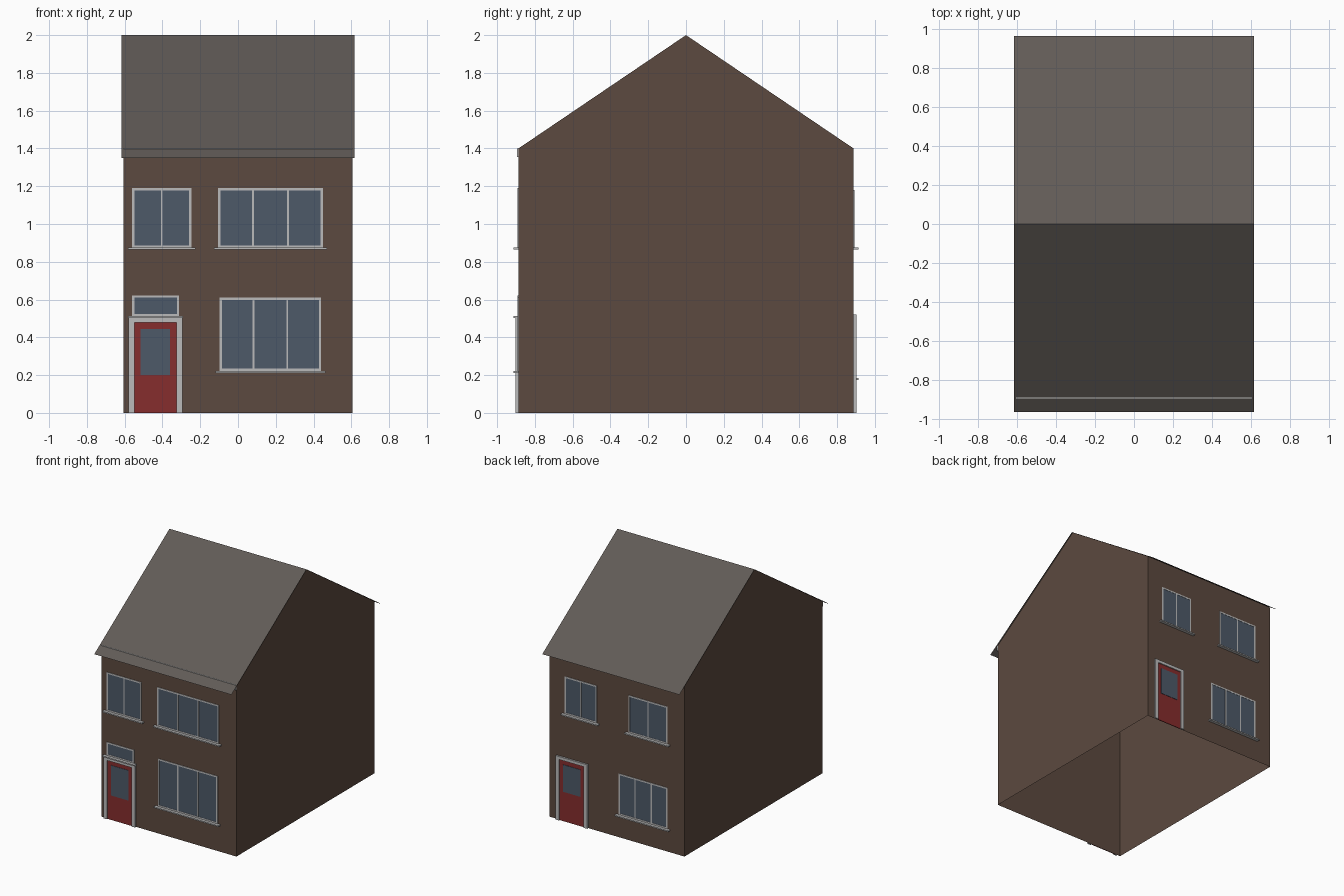
import bpy
import bmesh

if "Cube" in bpy.data.objects:
    bpy.data.objects.remove(bpy.data.objects["Cube"])

HW, HD = 0.607, 0.887      # half width and half depth of the walls
EAVE, RIDGE = 1.4, 2.0


def material(name, r, g, b):
    m = bpy.data.materials.new(name)
    m.diffuse_color = (r, g, b, 1)
    m.use_nodes = True
    m.node_tree.nodes["Principled BSDF"].inputs["Base Color"].default_value = m.diffuse_color
    return m


BRICK = material("brick", 0.107, 0.067, 0.05)
SLATE = material("slate", 0.12, 0.105, 0.095)
TRIM = material("pale_trim", 0.5, 0.5, 0.5)
GLASS = material("glass", 0.075, 0.1, 0.14)
RED = material("red_paint", 0.24, 0.026, 0.026)


def finish(name, bm, mat):
    me = bpy.data.meshes.new(name)
    bm.to_mesh(me)
    bm.free()
    ob = bpy.data.objects.new(name, me)
    bpy.context.collection.objects.link(ob)
    me.materials.append(mat)
    return ob


def sheet(name, polys, mat):
    """Zero-thickness faces."""
    bm = bmesh.new()
    for poly in polys:
        bm.faces.new([bm.verts.new(p) for p in poly])
    bmesh.ops.remove_doubles(bm, verts=bm.verts, dist=1e-5)
    return finish(name, bm, mat)


def wall_boxes(name, side, rects, out, mat):
    """Boxes (x0, x1, z0, z1) standing proud of the front (-1) or back (1) wall."""
    bm = bmesh.new()
    near, far = HD + 0.0005, HD + out
    for x0, x1, z0, z1 in rects:
        vs = bmesh.ops.create_cube(bm, size=1)["verts"]
        bmesh.ops.scale(bm, vec=(x1 - x0, far - near, z1 - z0), verts=vs)
        bmesh.ops.translate(bm, verts=vs, vec=(
            (x0 + x1) / 2, side * (near + far) / 2, (z0 + z1) / 2))
    return finish(name, bm, mat)


def window(name, side, x0, x1, z0, z1, panes, sill=True):
    t = 0.012
    wall_boxes(name + "_glass", side, [(x0 + t, x1 - t, z0 + t, z1 - t)], 0.002, GLASS)
    bars = [(x0, x1, z0, z0 + t), (x0, x1, z1 - t, z1),
            (x0, x0 + t, z0 + t, z1 - t), (x1 - t, x1, z0 + t, z1 - t)]
    for i in range(1, panes):
        x = x0 + (x1 - x0) * i / panes
        bars.append((x - 0.005, x + 0.005, z0 + t, z1 - t))
    wall_boxes(name + "_frame", side, bars, 0.004, TRIM)
    if sill:
        wall_boxes(name + "_sill", side, [(x0 - 0.022, x1 + 0.022, z0 - 0.01, z0)], 0.026, TRIM)


def door(name, side, x0, x1, top, glass_z0, glass_z1):
    t = 0.031
    wall_boxes(name + "_surround", side, [
        (x0, x0 + t, 0, top), (x1 - t, x1, 0, top),
        (x0 + t, x1 - t, top - 0.024, top)], 0.015, TRIM)
    wall_boxes(name + "_leaf", side, [(x0 + t, x1 - t, 0, top - 0.024)], 0.006, RED)
    wall_boxes(name + "_pane", side, [(x0 + 0.064, x1 - 0.064, glass_z0, glass_z1)], 0.009, GLASS)


# Walls, open underneath
ring = [(-HW, -HD), (HW, -HD), (HW, HD), (-HW, HD)]
sheet("walls", [[(*a, 0), (*b, 0), (*b, EAVE), (*a, EAVE)]
                for a, b in zip(ring, ring[1:] + ring[:1])], BRICK)

# Gable triangles
sheet("gables", [[(s * HW, -s * HD, EAVE), (s * HW, s * HD, EAVE), (s * HW, 0, RIDGE)]
                 for s in (-1, 1)], BRICK)

# Thin overhanging roof slopes
RX, RY, RZ = 0.617, 0.966, 1.349
sheet("roof", [[(s * RX, s * RY, RZ), (s * RX, 0, RIDGE), (-s * RX, 0, RIDGE), (-s * RX, s * RY, RZ)][::-1]
               for s in (-1, 1)], SLATE)

# Front eaves strip
wall_boxes("eaves_strip", -1, [(-HW, HW, 1.355, 1.4)], 0.009, TRIM)

# Front windows and door
window("front_upper_small_window", -1, -0.56, -0.247, 0.875, 1.19, 2)
window("front_upper_wide_window", -1, -0.105, 0.45, 0.875, 1.19, 3)
window("front_lower_window", -1, -0.097, 0.44, 0.222, 0.61, 3)
window("front_fanlight", -1, -0.56, -0.312, 0.512, 0.622, 1, sill=False)
door("front_door", -1, -0.58, -0.295, 0.503, 0.2, 0.445)
wall_boxes("front_door_hood", -1, [(-0.583, -0.292, 0.503, 0.513)], 0.027, TRIM)

# Back windows and door
window("back_upper_small_window", 1, 0.18, 0.468, 0.875, 1.18, 2)
window("back_upper_wide_window", 1, -0.457, -0.105, 0.875, 1.18, 2)
window("back_lower_window", 1, -0.457, -0.018, 0.185, 0.52, 3)
door("back_door", 1, 0.258, 0.543, 0.52, 0.24, 0.46)
